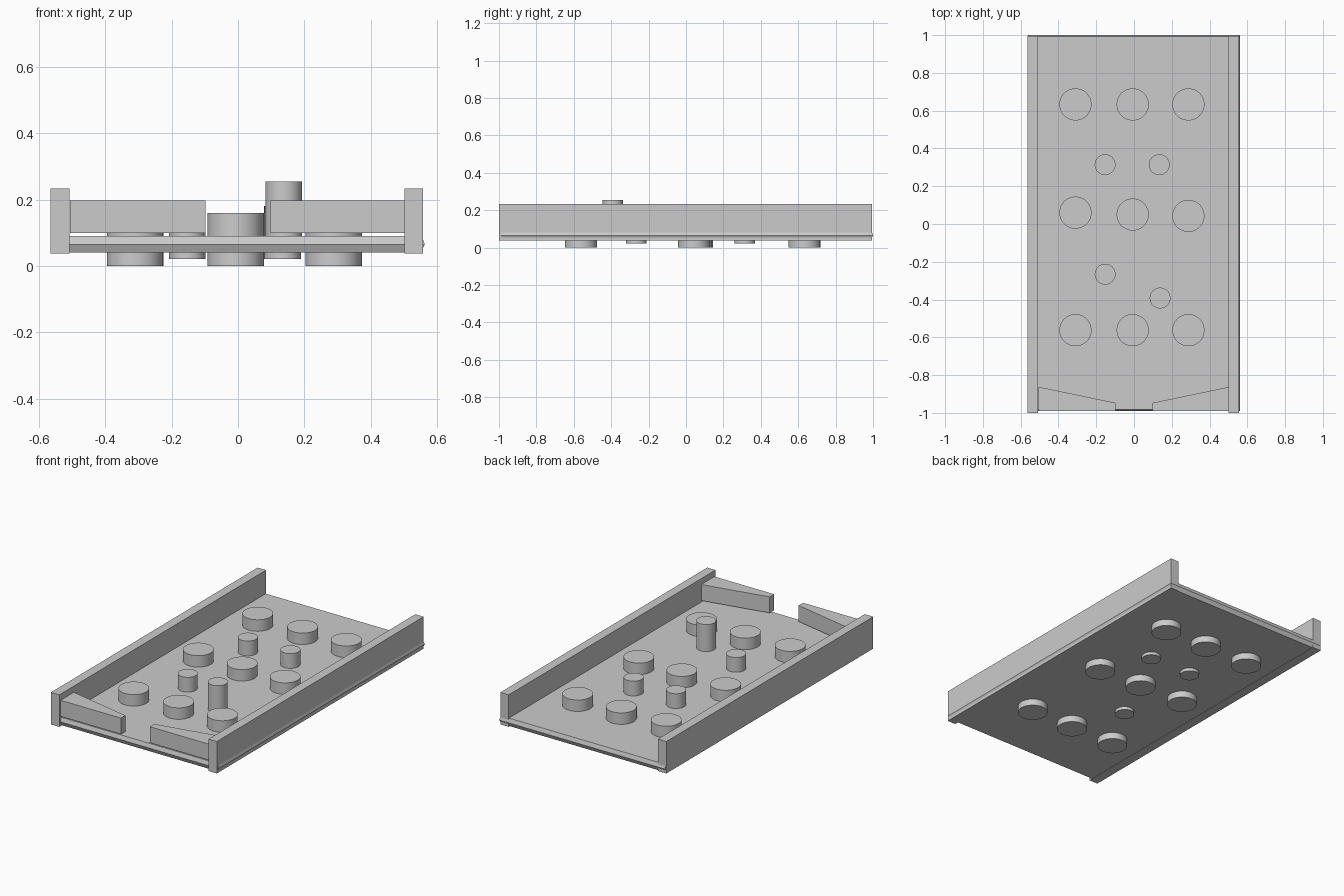
import bpy, bmesh

if "Cube" in bpy.data.objects:
    bpy.data.objects.remove(bpy.data.objects["Cube"])


def make_object(name, bm):
    bmesh.ops.recalc_face_normals(bm, faces=bm.faces)
    mesh = bpy.data.meshes.new(name)
    bm.to_mesh(mesh)
    bm.free()
    ob = bpy.data.objects.new(name, mesh)
    bpy.context.collection.objects.link(ob)
    return ob


def prism(name, outline, z0, z1):
    """Extrude an xy outline from z0 to z1."""
    bm = bmesh.new()
    face = bm.faces.new([bm.verts.new((x, y, z0)) for x, y in outline])
    ext = bmesh.ops.extrude_face_region(bm, geom=[face])["geom"]
    verts = [g for g in ext if isinstance(g, bmesh.types.BMVert)]
    bmesh.ops.translate(bm, verts=verts, vec=(0, 0, z1 - z0))
    return make_object(name, bm)


def rect(x0, x1, y0, y1):
    return [(x0, y0), (x1, y0), (x1, y1), (x0, y1)]


def peg(name, x, y, r, z0, z1):
    bpy.ops.mesh.primitive_cylinder_add(vertices=48, radius=r, depth=z1 - z0,
                                        location=(x, y, (z0 + z1) / 2))
    ob = bpy.context.object
    ob.name = name
    bpy.ops.object.shade_smooth_by_angle()


# Base board: stacked outlines give the ridged edge all round
bm = bmesh.new()
rings = []
for inset, z in ((0.012, 0.04), (0.0, 0.065), (0.008, 0.09)):
    pts = rect(-0.56 + inset, 0.562 - inset, -0.99 + inset, 1.0 - inset)
    rings.append([bm.verts.new((x, y, z)) for x, y in pts])
for lo, hi in zip(rings, rings[1:]):
    for i in range(4):
        j = (i + 1) % 4
        bm.faces.new((lo[i], lo[j], hi[j], hi[i]))
bm.faces.new(rings[0])
bm.faces.new(rings[-1])
make_object("base_board", bm)

# Long side rails
prism("left_rail", rect(-0.564, -0.507, -1.0, 0.995), 0.038, 0.233)
prism("right_rail", rect(0.501, 0.557, -1.0, 0.995), 0.038, 0.233)

# Tapered front walls leaving a central gap
for name, s in (("left_front_wall", -1), ("right_front_wall", 1)):
    prism(name, [(s * 0.505, -0.99), (s * 0.098, -0.99),
                 (s * 0.098, -0.947), (s * 0.505, -0.862)], 0.099, 0.197)

# Wide pegs in a 3 x 3 grid, passing through the board
for x, mid_y in ((-0.31, 0.06), (-0.007, 0.05), (0.288, 0.043)):
    for y in (-0.562, mid_y, 0.633):
        peg("wide_peg", x, y, 0.085, 0.0, 0.16)

# Narrow pegs, plus one raised peg standing on the board
for x, y in ((-0.153, 0.314), (0.134, 0.314), (-0.153, -0.266)):
    peg("narrow_peg", x, y, 0.055, 0.021, 0.18)
peg("raised_peg", 0.138, -0.392, 0.055, 0.085, 0.255)
